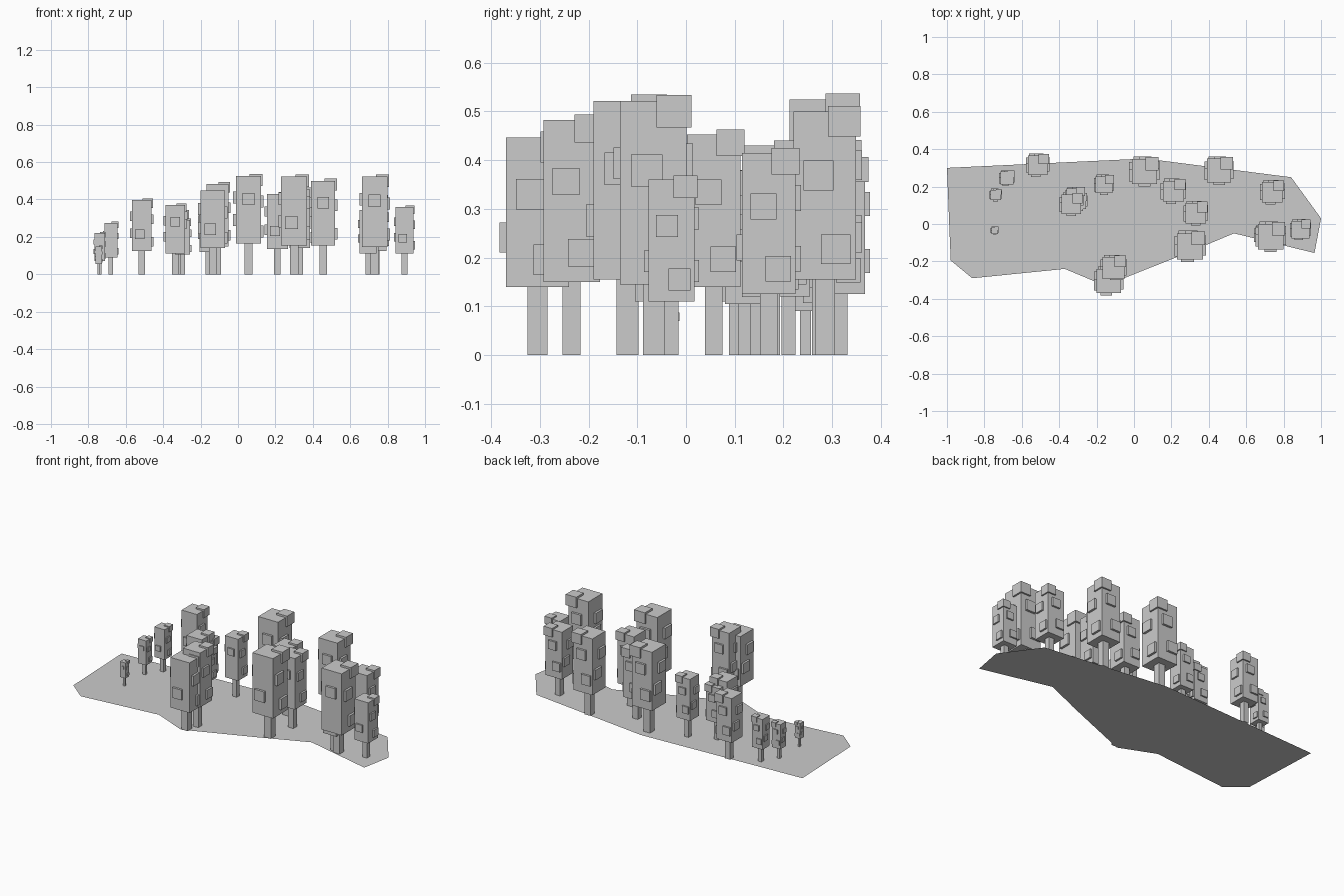
import bpy, bmesh
from mathutils import Matrix, Vector

if "Cube" in bpy.data.objects:
    bpy.data.objects.remove(bpy.data.objects["Cube"])

def add_box(bm, lo, hi):
    lo, hi = Vector(lo), Vector(hi)
    m = Matrix.Translation((lo + hi) / 2) @ Matrix.Diagonal((*(hi - lo), 1))
    bmesh.ops.create_cube(bm, size=1, matrix=m)

def finish(bm, name):
    bmesh.ops.recalc_face_normals(bm, faces=bm.faces)
    me = bpy.data.meshes.new(name)
    bm.to_mesh(me)
    bm.free()
    ob = bpy.data.objects.new(name, me)
    bpy.context.collection.objects.link(ob)

# Flat clearing under the trees
outline = [(-1, .30), (.06, .35), (.84, .25), (1, .03), (.965, -.155), (.535, -.05),
           (.235, -.175), (-.155, -.33), (-.37, -.24), (-.865, -.29), (-.98, -.195)]
bm = bmesh.new()
bm.faces.new([bm.verts.new((x, y, 0)) for x, y in reversed(outline)])
bm.normal_update()
if bm.faces[:][0].normal.z < 0:
    bmesh.ops.reverse_faces(bm, faces=bm.faces)
me = bpy.data.meshes.new("ground")
bm.to_mesh(me)
bm.free()
bpy.context.collection.objects.link(bpy.data.objects.new("ground", me))

# Leaf clumps: x, y (in crown half widths), height (fraction of crown)
SIDES = [(1, -.2, .62), (1, .35, .18), (-1, .3, .35), (-1, -.3, .68),
         (.1, 1, .68), (-.4, 1, .25)]

def tree(i, x, y, w, z0, z1, low_front):
    bm = bmesh.new()
    add_box(bm, (x - .32 * w, y - .32 * w, 0), (x + .32 * w, y + .32 * w, z0 + .01))
    finish(bm, f"trunk_{i}")
    bm = bmesh.new()
    add_box(bm, (x - w, y - w, z0), (x + w, y + w, z1))
    finish(bm, f"crown_{i}")
    # Clumps half sunk in the crown faces
    bm = bmesh.new()
    front = (-.2, -1, .33) if low_front else (0, -1, .66)
    for bx, by, f in SIDES + [front]:
        z, h = z0 + f * (z1 - z0), .48 * w
        dx, dy = (.2 * w, h) if abs(bx) == 1 else (h, .2 * w)
        add_box(bm, (x + bx * w - dx, y + by * w - dy, z - h),
                (x + bx * w + dx, y + by * w + dy, z + h))
    add_box(bm, (x + .1 * w, y + .1 * w, z1 - .8 * w), (x + 1.15 * w, y + 1.15 * w, z1 + .18 * w))
    finish(bm, f"leaf_clumps_{i}")

# x, y, crown half width, crown bottom, crown top, low front clump
TREES = [
    (-.745, -.035, .018, .055, .15, 0), (-.74, .155, .028, .07, .22, 0),
    (-.68, .245, .035, .09, .275, 1), (-.515, .315, .052, .125, .397, 1),
    (-.335, .105, .052, .11, .37, 0), (-.297, .12, .04, .105, .29, 1),
    (-.315, .145, .045, .12, .335, 0), (-.16, .21, .045, .12, .375, 0),
    (-.135, -.305, .065, .14, .447, 1), (-.11, -.235, .058, .15, .483, 0),
    (.055, .28, .067, .165, .525, 0), (.21, .175, .056, .135, .43, 1),
    (.33, .057, .055, .14, .453, 0), (.30, -.12, .07, .155, .522, 1),
    (.455, .285, .064, .155, .5, 0), (.74, .17, .055, .125, .415, 1),
    (.73, -.067, .068, .145, .522, 0), (.695, -.06, .045, .11, .345, 1),
    (.89, -.03, .047, .11, .36, 1),
]
for i, t in enumerate(TREES, 1):
    tree(i, *t)
